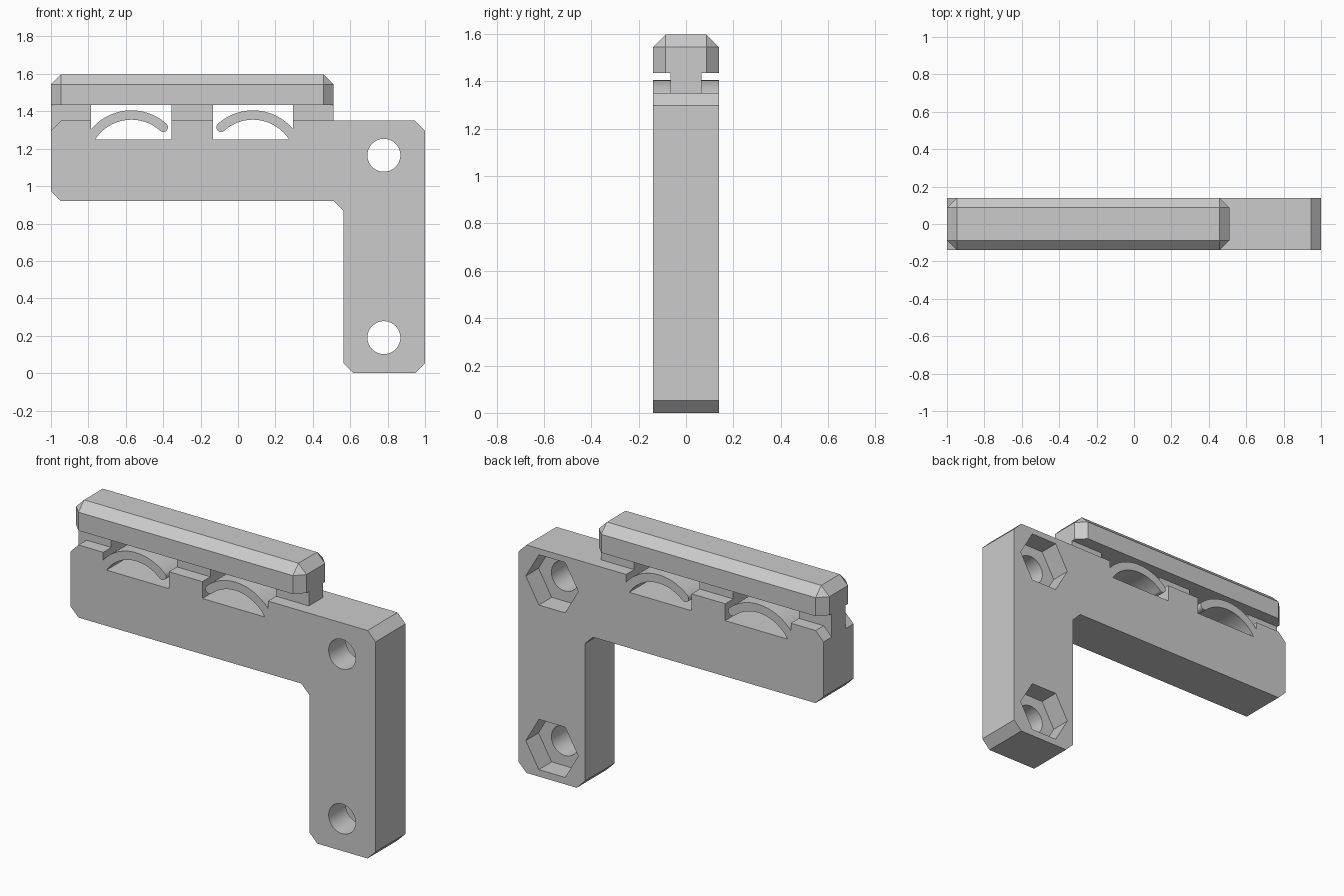
import bpy
import bmesh
from math import sin, cos, asin, acos, pi, radians
from mathutils import Vector

if "Cube" in bpy.data.objects:
    bpy.data.objects.remove(bpy.data.objects["Cube"], do_unlink=True)

grey = bpy.data.materials.new("plain grey")
grey.use_nodes = True
GREY = (0.6, 0.6, 0.6, 1)
grey.diffuse_color = GREY
grey.node_tree.nodes["Principled BSDF"].inputs["Base Color"].default_value = GREY

HALF = 0.14       # half thickness of the bracket
TOP = 1.35        # top of the bracket arm
RAIL_Z = 1.435    # underside of the rail
CH = 0.053        # chamfer size


def finish(name, bm):
    bmesh.ops.recalc_face_normals(bm, faces=bm.faces)
    mesh = bpy.data.meshes.new(name)
    bm.to_mesh(mesh)
    bm.free()
    mesh.materials.append(grey)
    obj = bpy.data.objects.new(name, mesh)
    bpy.context.collection.objects.link(obj)
    return obj


def prism(name, outlines, y0, y1):
    """Extrude closed x-z outlines from y0 to y1."""
    bm = bmesh.new()
    for outline in outlines:
        face = bm.faces.new([bm.verts.new((x, y0, z)) for x, z in outline])
        new = bmesh.ops.extrude_face_region(bm, geom=[face])["geom"]
        moved = [v for v in new if isinstance(v, bmesh.types.BMVert)]
        bmesh.ops.translate(bm, verts=moved, vec=Vector((0, y1 - y0, 0)))
    return finish(name, bm)


def arc(cx, cz, r, a0, a1, n):
    return [(cx + r * cos(a0 + (a1 - a0) * i / n),
             cz + r * sin(a0 + (a1 - a0) * i / n)) for i in range(n + 1)]


# Curved spring finger rising out of a notch in the arm
def spring_notch(wall, far, cx):
    cz, outer, inner, floor = 1.125, 0.28, 0.23, 1.25
    mid, cap = (outer + inner) / 2, (outer - inner) / 2
    tip = radians(48)
    pts = [(wall, TOP)]
    pts += arc(cx, cz, outer, acos((wall - cx) / outer), tip, 32)
    pts += arc(cx + mid * cos(tip), cz + mid * sin(tip), cap, tip, tip - pi, 12)[1:-1]
    pts += arc(cx, cz, inner, tip, pi - asin((floor - cz) / inner), 32)
    return pts + [(far, floor), (far, TOP)]


MIRROR = -0.245
notch = spring_notch(-0.785, -0.355, -0.57)
mirrored = [(2 * MIRROR - x, z) for x, z in reversed(notch)]

# L-shaped bracket with both spring fingers in its outline
outline = [(-1, TOP - CH), (-1 + CH, TOP)] + notch + mirrored
outline += [(1 - CH, TOP), (1, TOP - CH), (1, CH), (1 - CH, 0),
            (0.565 + CH, 0), (0.565, CH), (0.565, 0.92 - CH),
            (0.565 - CH, 0.92), (-1 + CH, 0.92), (-1, 0.92 + CH)]
bracket = prism("bracket", [outline], -HALF, HALF)

# Bolt holes with hexagonal nut pockets at the back
for z in (0.19, 1.165):
    for r, sides, y0 in ((0.088, 64, -0.3), (0.172, 6, HALF - 0.12)):
        ring = arc(0.78, z, r, 0, 2 * pi, sides)[:-1]
        cutter = prism("hole_cutter", [ring], y0, 0.3)
        cutter.hide_render = True
        mod = bracket.modifiers.new("hole", 'BOOLEAN')
        mod.operation = 'DIFFERENCE'
        mod.solver = 'EXACT'
        mod.object = cutter
        bpy.context.view_layer.objects.active = bracket
        bpy.ops.object.modifier_apply(modifier=mod.name)
        bpy.data.objects.remove(cutter, do_unlink=True)

# Narrow neck pieces between the notches
END = 0.51


def block(x0, x1):
    return [(x0, TOP), (x1, TOP), (x1, RAIL_Z), (x0, RAIL_Z)]


end_block = [(-1, TOP - CH), (-1 + CH, TOP)] + block(-1, -0.785)[1:]
prism("neck", [end_block, block(-0.355, -0.135), block(0.295, END)], -0.065, 0.065)

# Rail with every edge chamfered except around its underside
bm = bmesh.new()
bmesh.ops.create_cube(bm, size=1)
for v in bm.verts:
    v.co.x = -1 if v.co.x < 0 else END
    v.co.y *= 2 * HALF
    v.co.z = RAIL_Z if v.co.z < 0 else 1.597
edges = [e for e in bm.edges if max(v.co.z for v in e.verts) > RAIL_Z + 0.01]
bmesh.ops.bevel(bm, geom=edges, offset=CH, segments=1, affect='EDGES', profile=0.5)
finish("rail", bm)

# Smooth only the round surfaces
bpy.ops.object.select_all(action='DESELECT')
bracket.select_set(True)
bpy.context.view_layer.objects.active = bracket
bpy.ops.object.shade_smooth_by_angle(angle=radians(25))
